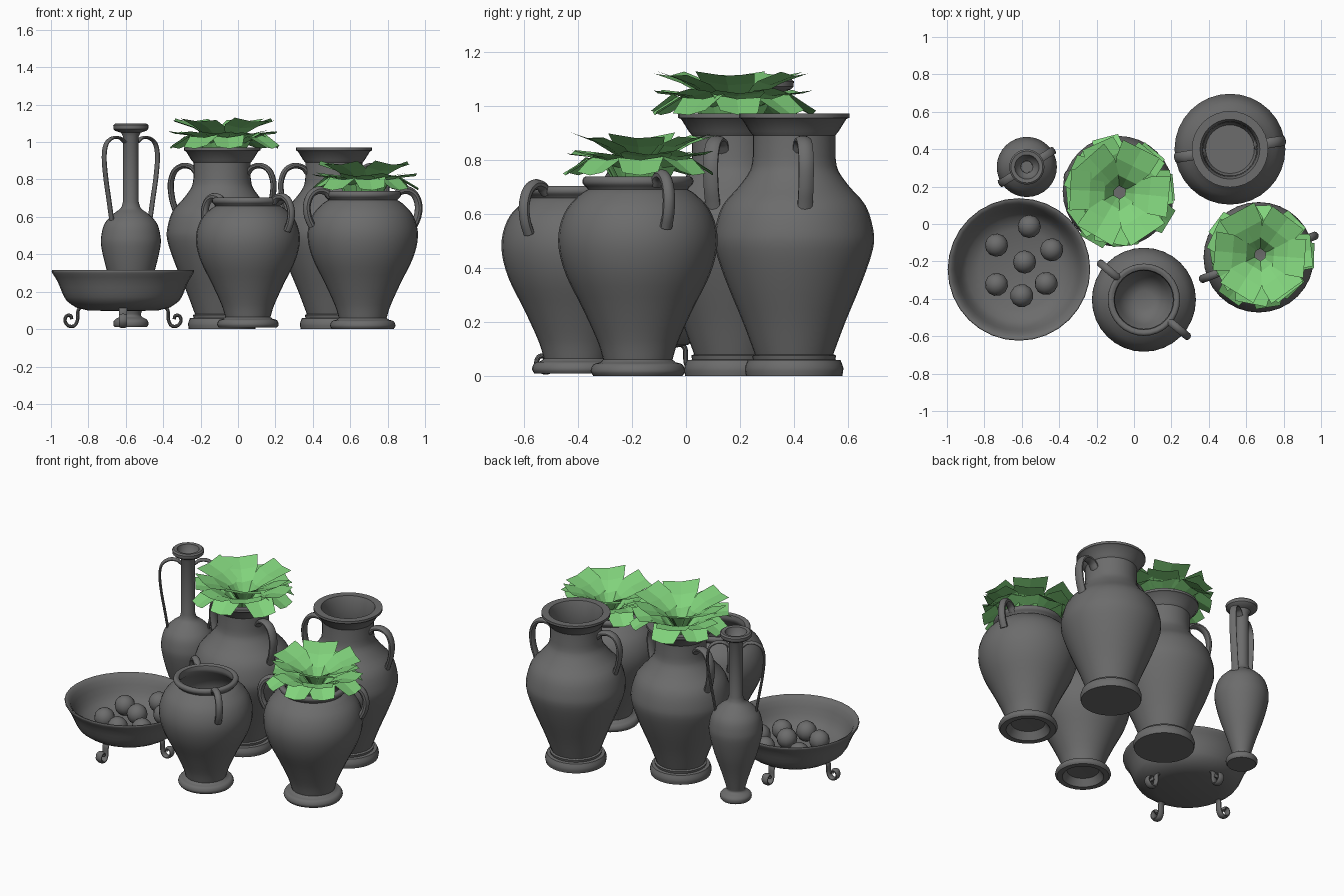
import bpy, bmesh, math, random
from mathutils import Vector

random.seed(4)
cube = bpy.data.objects.get("Cube")
if cube:
    bpy.data.objects.remove(cube, do_unlink=True)


def material(name, rgb):
    m = bpy.data.materials.new(name)
    m.use_nodes = True
    m.diffuse_color = (*rgb, 1)
    m.node_tree.nodes["Principled BSDF"].inputs["Base Color"].default_value = (*rgb, 1)
    return m


CLAY = material("grey_clay", (0.15, 0.15, 0.15))
LEAF = material("leaf_green", (0.22, 0.65, 0.2))


def finish(bm, name, mat, loc, turn=0, smooth=True, scale=1):
    if smooth:
        bmesh.ops.recalc_face_normals(bm, faces=bm.faces)
    mesh = bpy.data.meshes.new(name)
    bm.to_mesh(mesh)
    bm.free()
    mesh.materials.append(mat)
    ob = bpy.data.objects.new(name, mesh)
    bpy.context.collection.objects.link(ob)
    ob.location, ob.rotation_euler.z, ob.scale = loc, turn, (scale,) * 3
    if smooth:
        bpy.ops.object.select_all(action='DESELECT')
        ob.select_set(True)
        bpy.context.view_layer.objects.active = ob
        bpy.ops.object.shade_smooth_by_angle(angle=math.radians(38))
    return ob


def rounded(points, steps=4):
    """Catmull-Rom curve through 2D points."""
    p = [Vector(q) for q in points]
    p = [2 * p[0] - p[1]] + p + [2 * p[-1] - p[-2]]
    out = []
    for a, b, c, d in zip(p, p[1:], p[2:], p[3:]):
        for i in range(steps):
            t = i / steps
            out.append(0.5 * (2 * b + (c - a) * t + (2 * a - 5 * b + 4 * c - d) * t * t
                              + (3 * b - a - 3 * c + d) * t ** 3))
    return out + [p[-2]]


def lathe(name, profile, loc, scale=1, steps=32):
    bm = bmesh.new()
    vs = [bm.verts.new((r, 0, z)) for r, z in profile]
    es = [bm.edges.new(pair) for pair in zip(vs, vs[1:])]
    bmesh.ops.spin(bm, geom=vs + es, cent=(0, 0, 0), axis=(0, 0, 1),
                   angle=math.tau, steps=steps, use_merge=True)
    bmesh.ops.remove_doubles(bm, verts=bm.verts, dist=0.0005)
    return finish(bm, name, CLAY, loc, scale=scale)


def strap(name, path, thick, width, loc, turn, scale=1, sides=10):
    """Elliptical bar swept along a path in the radial plane."""
    pts = rounded(path)
    bm = bmesh.new()
    rings = []
    for i, p in enumerate(pts):
        t = (pts[min(i + 1, len(pts) - 1)] - pts[max(i - 1, 0)]).normalized()
        ring = []
        for k in range(sides):
            a = math.tau * k / sides
            n = math.cos(a) * thick
            ring.append(bm.verts.new((p.x - t.y * n, math.sin(a) * width, p.y + t.x * n)))
        rings.append(ring)
    for r0, r1 in zip(rings, rings[1:]):
        for k in range(sides):
            j = (k + 1) % sides
            bm.faces.new((r0[k], r0[j], r1[j], r1[k]))
    bm.faces.new(rings[0])
    bm.faces.new(rings[-1])
    return finish(bm, name, CLAY, loc, turn, scale=scale)


def handles(name, path, thick, width, loc, degrees, scale=1):
    for side, extra in (("right", 180), ("left", 0)):
        strap(f"{name}_{side}_handle", path, thick, width, loc,
              math.radians(degrees + extra), scale)


def plant(name, loc, scale):
    """Rosette of broad bent leaves; each tier is a path of (radius, height, half width)."""
    tiers = [
        (8, [(0.08, -0.06, 0.05), (0.13, 0.03, 0.07), (0.2, 0.06, 0.09), (0.3, 0.0, 0.07)]),
        (7, [(0.06, -0.04, 0.05), (0.11, 0.03, 0.07), (0.19, 0.07, 0.1), (0.28, 0.08, 0.09)]),
        (6, [(0.03, -0.03, 0.03), (0.08, 0.06, 0.06), (0.16, 0.11, 0.1), (0.265, 0.145, 0.11)]),
    ]
    bm = bmesh.new()
    for count, path in tiers:
        start = random.random()
        for k in range(count):
            a = math.tau * (k + start + random.uniform(-0.15, 0.15)) / count
            out = Vector((math.cos(a), math.sin(a), 0))
            side = Vector((-out.y, out.x, 0))
            reach, tilt = random.uniform(0.92, 1.04), random.uniform(-0.1, 0.1)
            rows = [[bm.verts.new(out * r * reach + side * w * s
                                  + Vector((0, 0, z + abs(s) * 0.012 + tilt * w * s)))
                     for s in (-1, 0, 1)] for r, z, w in path]
            for lo, hi in zip(rows, rows[1:]):
                for i in (0, 1):
                    bm.faces.new((lo[i], hi[i], hi[i + 1], lo[i + 1]))
    finish(bm, name, LEAF, loc, smooth=False, scale=scale)


# Two tall-necked amphoras
amphora = ([(0, 0), (0.178, 0)]
           + rounded([(0.18, 0.01), (0.182, 0.03), (0.172, 0.058)], 2)
           + [(0.152, 0.06), (0.156, 0.075), (0.145, 0.08)]
           + rounded([(0.145, 0.08), (0.19, 0.2), (0.252, 0.35), (0.292, 0.47), (0.293, 0.54),
                      (0.265, 0.63), (0.205, 0.7), (0.163, 0.76), (0.153, 0.81)], 3)
           + [(0.153, 0.89), (0.165, 0.905), (0.193, 0.95), (0.204, 0.955), (0.204, 0.97),
              (0.16, 0.97), (0.147, 0.93), (0.142, 0.8), (0.19, 0.69), (0.27, 0.53),
              (0.22, 0.32), (0.13, 0.1), (0, 0.1)])
amphora_grip = [(0.14, 0.83), (0.17, 0.865), (0.22, 0.873), (0.265, 0.845), (0.287, 0.78),
                (0.28, 0.7), (0.262, 0.64), (0.25, 0.6)]
for name, loc, turn in (("back_amphora", (0.513, 0.4, 0), 9),
                        ("planted_amphora", (-0.085, 0.175, 0), -17)):
    lathe(name, amphora, loc)
    handles(name, amphora_grip, 0.015, 0.029, loc, turn)

# Two wide-shouldered pots with hollow feet
pot = ([(0, 0.05), (0.1, 0.045), (0.13, 0)]
       + rounded([(0.165, 0), (0.175, 0.018), (0.165, 0.042), (0.14, 0.05)], 3)
       + rounded([(0.128, 0.06), (0.15, 0.13), (0.205, 0.25), (0.265, 0.37), (0.293, 0.47),
                  (0.29, 0.55), (0.262, 0.62), (0.215, 0.67), (0.185, 0.69)], 3)
       + rounded([(0.19, 0.697), (0.204, 0.712), (0.203, 0.73), (0.19, 0.738), (0.17, 0.732)], 3)
       + rounded([(0.165, 0.71), (0.175, 0.68), (0.245, 0.6), (0.268, 0.48), (0.18, 0.25),
                  (0.1, 0.1), (0, 0.08)], 2))
pot_grip = [(0.185, 0.71), (0.215, 0.737), (0.26, 0.742), (0.3, 0.715), (0.32, 0.66),
            (0.313, 0.6), (0.29, 0.55)]
for name, loc, turn, size in (("open_pot", (0.053, -0.405, 0.008), -40, 0.942),
                              ("planted_pot", (0.667, -0.178, 0), 21, 1)):
    lathe(name, pot, loc, size)
    handles(name, pot_grip, 0.021, 0.023, loc, turn, size)

# Slender bottle
bottle_at = (-0.573, 0.305, 0.01)
bottle = ([(0, 0), (0.085, 0)]
          + rounded([(0.093, 0.01), (0.093, 0.03), (0.08, 0.045), (0.055, 0.06), (0.06, 0.09),
                     (0.09, 0.19), (0.13, 0.31), (0.158, 0.43), (0.158, 0.49), (0.14, 0.555),
                     (0.095, 0.605), (0.055, 0.635), (0.042, 0.67)], 3)
          + [(0.042, 1.02), (0.052, 1.04), (0.083, 1.05), (0.093, 1.06), (0.094, 1.08),
             (0.085, 1.088), (0.065, 1.085), (0.055, 1.05), (0.032, 1.03), (0.03, 0.75),
             (0, 0.75)])
lathe("bottle", bottle, bottle_at)
handles("bottle", [(0.04, 0.99), (0.07, 1.012), (0.115, 1.012), (0.155, 0.98), (0.168, 0.91),
                   (0.158, 0.8), (0.138, 0.68), (0.12, 0.57)], 0.008, 0.022, bottle_at, 32)

# Shallow bowl
bowl_at = Vector((-0.615, -0.243, 0))
bowl = ([(0, 0.095), (0.19, 0.1)]
        + rounded([(0.25, 0.115), (0.3, 0.15), (0.325, 0.195), (0.35, 0.255), (0.375, 0.295),
                   (0.381, 0.31), (0.372, 0.315), (0.345, 0.29), (0.315, 0.22), (0.28, 0.17),
                   (0.215, 0.135)], 2)
        + [(0, 0.13)])
lathe("bowl", bowl, bowl_at)

# Scrolled bowl feet
scroll = [(0.22, 0.12), (0.24, 0.1), (0.243, 0.05), (0.26, 0.018), (0.29, 0.017),
          (0.31, 0.042), (0.302, 0.07), (0.28, 0.072), (0.274, 0.053)]
for i, side in enumerate(("left", "back", "right", "front")):
    strap(f"bowl_{side}_foot", scroll, 0.009, 0.022, bowl_at, i * math.pi / 2)

# Fruit in the bowl
for i, (x, y) in enumerate([(0.03, 0.04), (0.055, 0.23), (-0.12, 0.13), (0.175, 0.105),
                            (-0.12, -0.08), (0.145, -0.075), (0.015, -0.14)]):
    bm = bmesh.new()
    bmesh.ops.create_uvsphere(bm, u_segments=12, v_segments=8, radius=0.062)
    lift = 0.21 if i == 0 else 0.192 + 0.03 * (math.hypot(x, y) > 0.19)
    finish(bm, f"fruit_{i + 1}", CLAY, bowl_at + Vector((x, y, lift)), turn=i)

# Leafy plants
plant("amphora_plant", (-0.077, 0.17, 0.965), 1)
plant("pot_plant", (0.675, -0.165, 0.742), 0.95)
